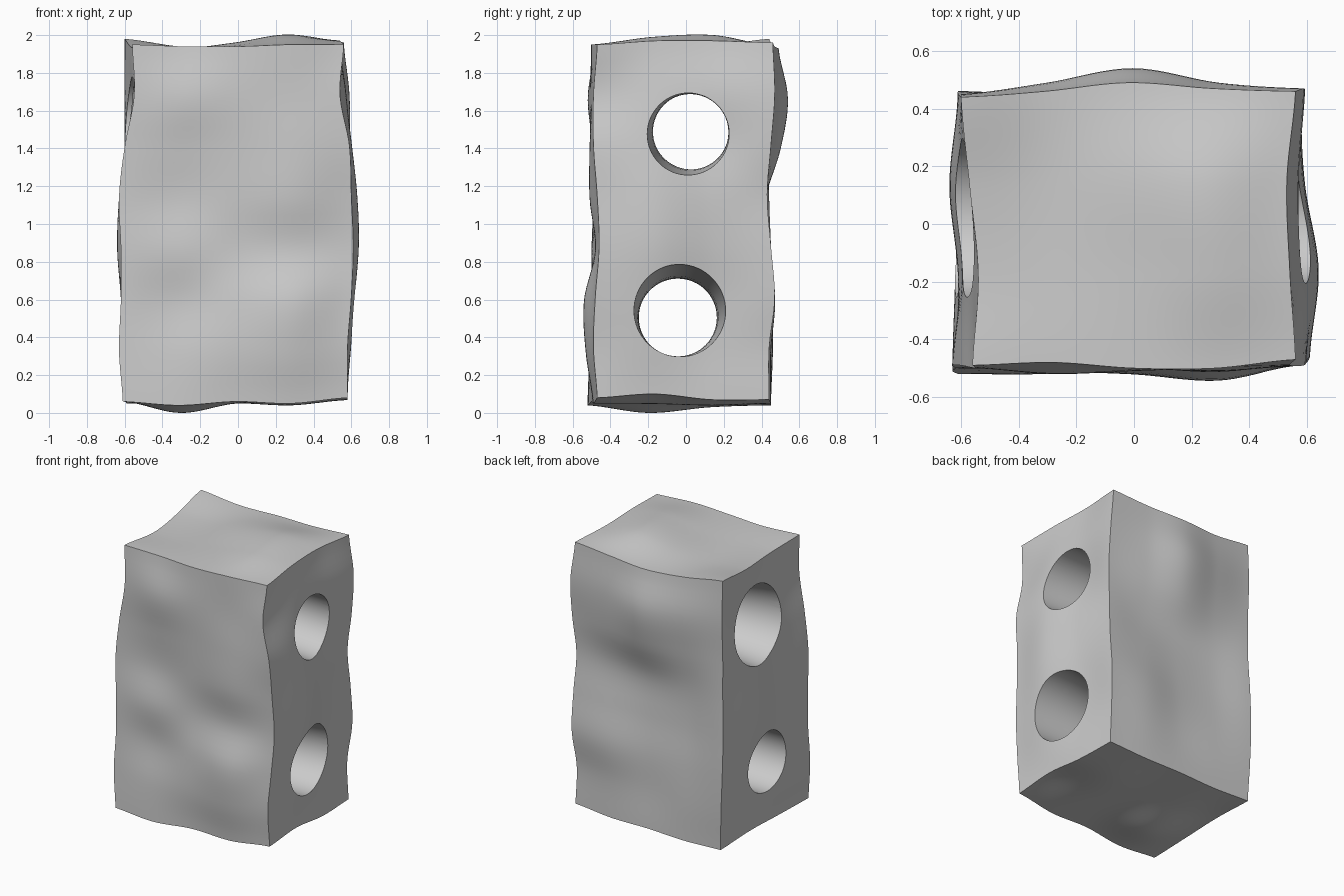
import bpy, bmesh, math

cube = bpy.data.objects.get("Cube")
if cube:
    bpy.data.objects.remove(cube, do_unlink=True)

# Coarse surface heights in hundredths; rows run along the second face axis
RIGHT = ["58 58 58 57", "58 60 57 56", "60 62 57 58", "61 64 59 58",
         "60 63 59 57", "59 60 56 59", "54 57 57 59", "56 54 53 56"]
LEFT = ["61 60 60 59", "63 62 61 60", "62 61 62 61", "62 61 64 61",
        "63 60 63 60", "60 59 60 60", "55 56 57 60", "56 54 57 60"]
FRONT = ["52 52 50 49 47", "51 51 52 53 49", "50 48 51 54 48", "50 50 48 48 46",
         "49 47 49 51 47", "49 49 50 51 49", "50 52 51 50 49", "49 48 50 50 47"]
BACK = ["45 45 45 45 44", "46 45 44 45 44", "46 44 44 47 47", "45 42 42 44 45",
        "44 42 42 42 43", "44 46 50 47 45", "45 49 54 49 47", "44 46 49 47 46"]
TOP = ["195 194 194 195 195", "193 193 195 199 197", "194 193 196 200 197", "198 194 193 194 196"]
BOTTOM = ["6 4 6 5 8", "6 0 5 5 10", "7 3 5 4 7", "5 4 5 5 7"]


def spline(values, t):
    """Smooth curve through evenly spaced values, t from 0 to 1."""
    last = len(values) - 1
    p = min(max(t, 0), 1) * last
    i = min(int(p), last - 1)
    f = p - i
    a, b = values[i], values[i + 1]
    before = values[i - 1] if i > 0 else a
    after = values[i + 2] if i + 2 <= last else b
    m, n = (b - before) / 2, (after - a) / 2
    return a + f * (m + f * (3 * (b - a) - 2 * m - n + f * (m + n - 2 * (b - a))))


def surface(rows, sign=1):
    grid = [[sign * int(v) / 100 for v in row.split()] for row in rows]
    return lambda u, v: spline([spline(row, u) for row in grid], v)


right, left = surface(RIGHT), surface(LEFT, -1)
front, back = surface(FRONT, -1), surface(BACK)
top, bottom = surface(TOP), surface(BOTTOM)


def mix(a, b, t):
    return a + (b - a) * t


def make_object(name, bm):
    bmesh.ops.recalc_face_normals(bm, faces=bm.faces)
    mesh = bpy.data.meshes.new(name)
    bm.to_mesh(mesh)
    bm.free()
    obj = bpy.data.objects.new(name, mesh)
    bpy.context.collection.objects.link(obj)
    return obj


# Wavy block: a finely divided cube pushed between opposite surfaces
bm = bmesh.new()
bmesh.ops.create_cube(bm, size=1)
bmesh.ops.subdivide_edges(bm, edges=bm.edges[:], cuts=39, use_grid_fill=True)
for vert in bm.verts:
    u, v, w = (c + 0.5 for c in vert.co)
    vert.co = (mix(left(v, w), right(v, w), u),
               mix(front(u, w), back(u, w), v),
               mix(bottom(u, v), top(u, v), w))
block = make_object("wavy_block", bm)

clay = bpy.data.materials.new("plain_grey")
clay.use_nodes = True
grey = (0.6, 0.6, 0.6, 1)
clay.diffuse_color = grey
clay.node_tree.nodes["Principled BSDF"].inputs["Base Color"].default_value = grey
block.data.materials.append(clay)


def hole_cutter(name, stations, segments=64, steps=12):
    """Round tube along x; each station is y, z, radius from left to right end."""
    bm = bmesh.new()
    rings = []
    for s in range(steps + 1):
        y, z, r = (spline(column, s / steps) for column in zip(*stations))
        x = mix(-0.7, 0.7, s / steps)
        angles = [math.tau * k / segments for k in range(segments)]
        rings.append([bm.verts.new((x, y + r * math.cos(a), z + r * math.sin(a))) for a in angles])
    for a, b in zip(rings, rings[1:]):
        for k in range(segments):
            n = (k + 1) % segments
            bm.faces.new((a[k], a[n], b[n], b[k]))
    bm.faces.new(rings[0])
    bm.faces.new(rings[-1])
    cutter = make_object(name, bm)
    cutter.data.materials.append(clay)
    cutter.hide_render = True
    return cutter


# Two flared holes running through the block from side to side
holes = {
    "upper_hole": [(0.02, 1.51, 0.285), (0.027, 1.492, 0.203), (0.01, 1.475, 0.22)],
    "lower_hole": [(-0.04, 0.505, 0.215), (-0.043, 0.507, 0.208), (-0.03, 0.545, 0.248)],
}
bpy.context.view_layer.objects.active = block
for name, stations in holes.items():
    cutter = hole_cutter(name, stations)
    cut = block.modifiers.new(name, 'BOOLEAN')
    cut.operation = 'DIFFERENCE'
    cut.solver = 'EXACT'
    cut.object = cutter
    bpy.ops.object.modifier_apply(modifier=cut.name)
    bpy.data.objects.remove(cutter, do_unlink=True)

bpy.ops.object.select_all(action='DESELECT')
block.select_set(True)
bpy.ops.object.shade_smooth_by_angle(angle=math.radians(40))
